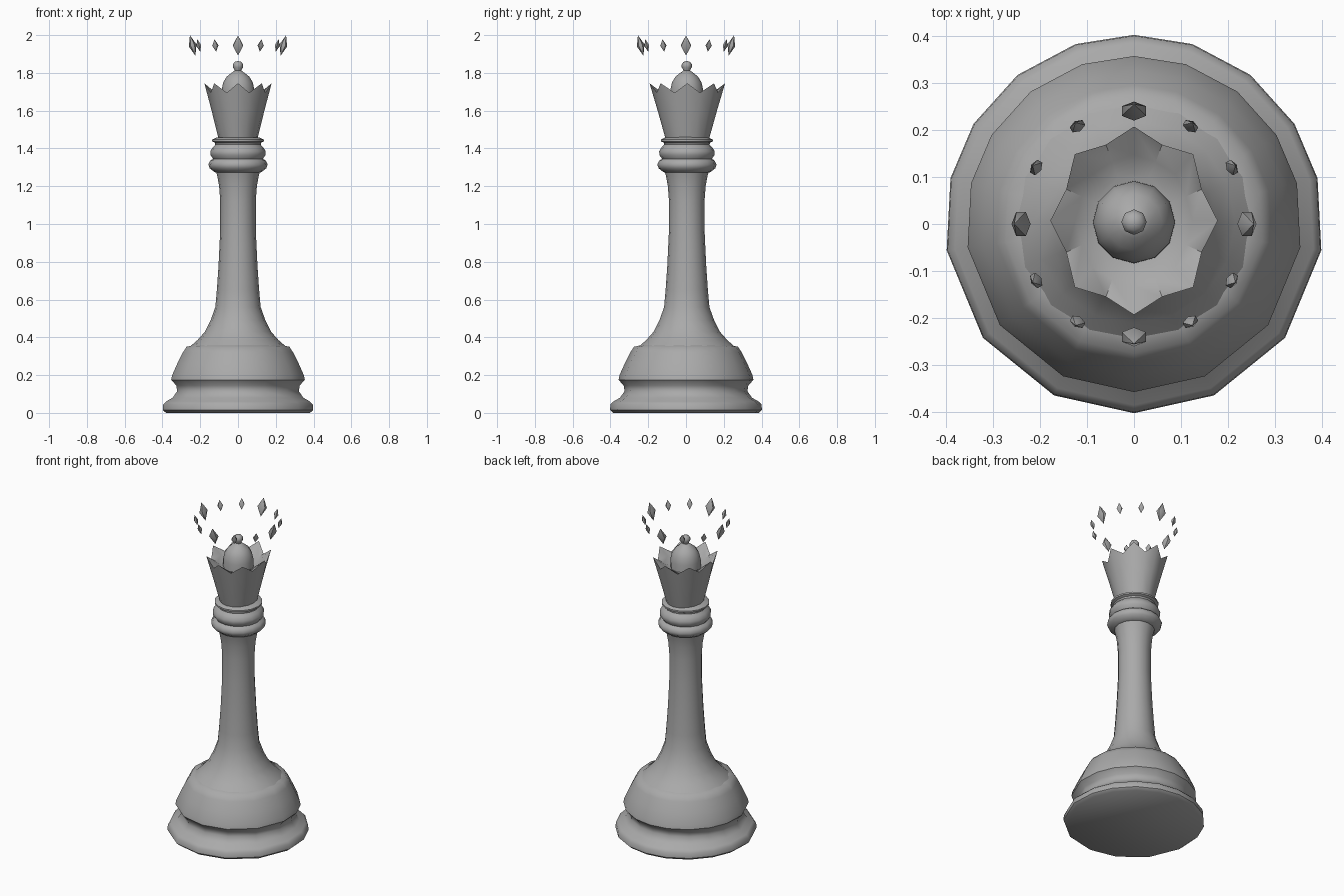
import bpy, bmesh
from math import sin, cos, pi, radians
from mathutils import Matrix

cube = bpy.data.objects.get("Cube")
if cube:
    bpy.data.objects.remove(cube, do_unlink=True)

# One plain stone grey for everything
grey = bpy.data.materials.new("stone grey")
grey.use_nodes = True
colour = (0.4, 0.4, 0.4, 1)
grey.diffuse_color = colour
grey.node_tree.nodes["Principled BSDF"].inputs["Base Color"].default_value = colour


def finish(name, bm, angle):
    bmesh.ops.recalc_face_normals(bm, faces=bm.faces)
    mesh = bpy.data.meshes.new(name)
    bm.to_mesh(mesh)
    bm.free()
    mesh.materials.append(grey)
    obj = bpy.data.objects.new(name, mesh)
    bpy.context.collection.objects.link(obj)
    bpy.ops.object.select_all(action="DESELECT")
    obj.select_set(True)
    bpy.context.view_layer.objects.active = obj
    bpy.ops.object.shade_smooth_by_angle(angle=radians(angle))
    return obj


def skin(bm, rings):
    """Bridge rings of points and cap both ends."""
    rings = [[bm.verts.new(p) for p in ring] for ring in rings]
    n = len(rings[0])
    for low, high in zip(rings, rings[1:]):
        for i in range(n):
            j = (i + 1) % n
            bm.faces.new((low[i], low[j], high[j], high[i]))
    bm.faces.new(rings[0])
    bm.faces.new(rings[-1])


def lathe(name, profile, angles, y=0.0, smooth=50):
    bm = bmesh.new()
    skin(bm, [[(r * sin(a), y + r * cos(a), z) for a in angles] for r, z in profile])
    return finish(name, bm, smooth)


def even(n):
    return [2 * pi * i / n for i in range(n)]


# Base: unevenly faceted foot, symmetric left to right
half = [18, 38, 58, 76, 98, 127, 155]
base_angles = [radians(a) for a in [0] + half + [180] + [360 - a for a in reversed(half)]]
lathe("base", [(0.385, 0), (0.402, 0.015), (0.40, 0.045), (0.385, 0.06),
               (0.35, 0.08), (0.325, 0.115), (0.33, 0.145), (0.357, 0.175),
               (0.352, 0.20), (0.325, 0.26), (0.295, 0.32), (0.275, 0.35),
               (0.23, 0.36)], base_angles)

# Column: flares into the base and under the collar
lathe("column", [(0.27, 0.335), (0.255, 0.35), (0.215, 0.385), (0.175, 0.43),
                 (0.145, 0.49), (0.12, 0.56), (0.112, 0.65), (0.103, 0.78),
                 (0.094, 0.97), (0.094, 1.12), (0.10, 1.20), (0.11, 1.255),
                 (0.12, 1.29)], even(16), 0.004)

# Collar: stacked rings
lathe("collar", [(0.105, 1.27), (0.125, 1.275), (0.15, 1.295), (0.157, 1.315),
                 (0.147, 1.335), (0.132, 1.345), (0.146, 1.365), (0.147, 1.385),
                 (0.135, 1.405), (0.12, 1.42), (0.122, 1.43), (0.137, 1.437),
                 (0.137, 1.447), (0.115, 1.458), (0.10, 1.46)], even(16), 0.005)

# Crown: eight-pointed cup, slightly narrower across x
CROWN_Y = 0.007


def crown_ring(tip_r, tip_z, dip_r, dip_z):
    ring = []
    for i, a in enumerate(even(16)):
        r, z = (dip_r, dip_z) if i % 2 else (tip_r, tip_z)
        ring.append((0.89 * r * sin(a), CROWN_Y + r * cos(a), z))
    return ring


bm = bmesh.new()
skin(bm, [crown_ring(0.115, 1.45, 0.115, 1.45),
          crown_ring(0.157, 1.60, 0.155, 1.60),
          crown_ring(0.20, 1.745, 0.175, 1.695),
          crown_ring(0.14, 1.70, 0.135, 1.68),
          crown_ring(0.10, 1.67, 0.10, 1.665)])
finish("crown", bm, 45)

# Dome and knob inside the crown
lathe("dome", [(0.088, 1.65), (0.087, 1.71), (0.078, 1.75), (0.06, 1.78),
               (0.035, 1.80), (0.018, 1.812)], even(12), 0.004)
lathe("knob", [(0.015, 1.80), (0.018, 1.815), (0.027, 1.83), (0.027, 1.845),
               (0.018, 1.858), (0.005, 1.862)], even(8), 0.004)

# Floating ring of gems: every third one is larger, all lean outward
for i, a in enumerate(even(12)):
    big = i % 3 == 0
    width, height = (0.03, 0.056) if big else (0.018, 0.034)
    bm = bmesh.new()
    for sign in (1, -1):
        bmesh.ops.create_cone(bm, segments=6, radius1=width, radius2=0,
                              depth=height, cap_ends=False,
                              matrix=Matrix.Diagonal((1, 0.7, sign, 1))
                              @ Matrix.Translation((0, 0, height / 2)))
    bmesh.ops.remove_doubles(bm, verts=bm.verts, dist=0.0005)
    place = (Matrix.Rotation(-a, 4, "Z") @ Matrix.Translation((0, 0.24, 1.945))
             @ Matrix.Rotation(radians(-15), 4, "X"))
    bmesh.ops.transform(bm, matrix=place, verts=bm.verts)
    finish(f"{'large' if big else 'small'}_gem_{i + 1}", bm, 60)
